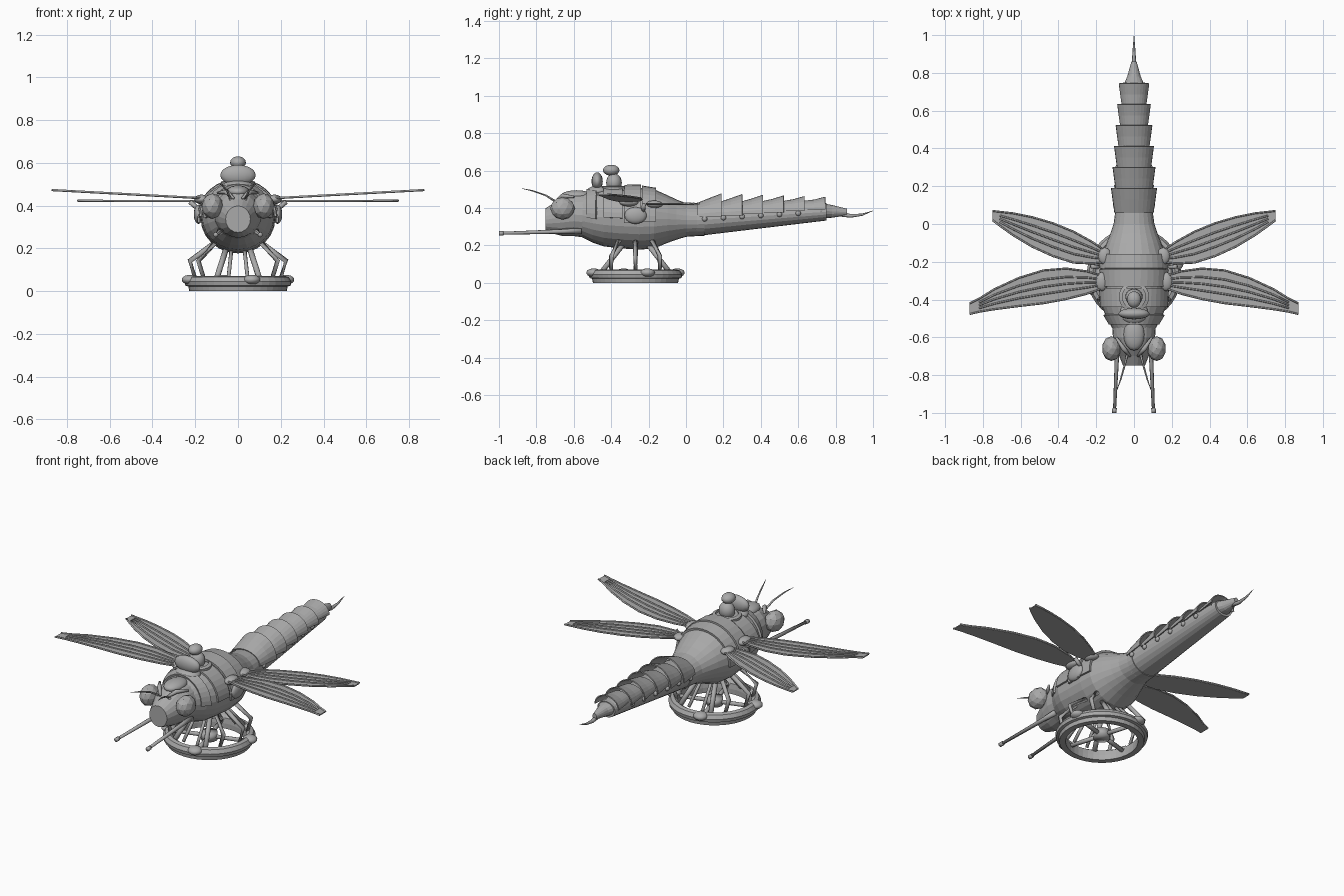
import bpy, bmesh
from math import sin, cos, pi, radians
from mathutils import Vector

if "Cube" in bpy.data.objects:
    bpy.data.objects.remove(bpy.data.objects["Cube"])

grey = bpy.data.materials.new("plain grey")
grey.use_nodes = True
COLOUR = (0.4, 0.4, 0.4, 1)
grey.diffuse_color = COLOUR
grey.node_tree.nodes["Principled BSDF"].inputs["Base Color"].default_value = COLOUR


def finish(name, bm, smooth=False):
    bmesh.ops.recalc_face_normals(bm, faces=bm.faces)
    mesh = bpy.data.meshes.new(name)
    bm.to_mesh(mesh)
    bm.free()
    mesh.materials.append(grey)
    for p in mesh.polygons:
        p.use_smooth = smooth
    ob = bpy.data.objects.new(name, mesh)
    bpy.context.collection.objects.link(ob)
    return ob


def loft(name, sections, sides=20, arc=360, thick=0):
    """Skin elliptical sections (y, z, rx, rz); arc under 360 gives a shell over the top."""
    bm = bmesh.new()
    full = arc == 360
    rings = []
    for y, z, rx, rz in sections:
        count = sides if full else sides + 1
        angles = [radians(90 - arc / 2 + arc * i / sides) for i in range(count)]
        rings.append([bm.verts.new((rx * cos(a), y, z + rz * sin(a))) for a in angles])
    for a, b in zip(rings, rings[1:]):
        for i in range(sides):
            j = (i + 1) % len(a)
            bm.faces.new((a[i], a[j], b[j], b[i]))
    if full:
        bm.faces.new(rings[0])
        bm.faces.new(rings[-1])
    ob = finish(name, bm)
    if thick:
        mod = ob.modifiers.new("thickness", "SOLIDIFY")
        mod.thickness = thick
        mod.offset = 0
    return ob


def blob(name, centre, radii, low=False):
    bm = bmesh.new()
    if low:
        bmesh.ops.create_icosphere(bm, subdivisions=2, radius=1)
    else:
        bmesh.ops.create_uvsphere(bm, u_segments=16, v_segments=10, radius=1)
    bmesh.ops.scale(bm, vec=radii, verts=bm.verts)
    bmesh.ops.translate(bm, vec=centre, verts=bm.verts)
    return finish(name, bm, not low)


def tube(name, points, radii, sides=8):
    """Sweep a round section with varying radius along points."""
    bm = bmesh.new()
    pts = [Vector(p) for p in points]
    rings = []
    for i, p in enumerate(pts):
        d = (pts[min(i + 1, len(pts) - 1)] - pts[max(i - 1, 0)]).normalized()
        side = d.cross(Vector((0, 0, 1)) if abs(d.z) < 0.9 else Vector((0, 1, 0))).normalized()
        up = side.cross(d)
        r = radii[i] if isinstance(radii, (list, tuple)) else radii
        rings.append([bm.verts.new(p + r * (cos(2 * pi * k / sides) * side + sin(2 * pi * k / sides) * up))
                      for k in range(sides)])
    for a, b in zip(rings, rings[1:]):
        for k in range(sides):
            bm.faces.new((a[k], a[(k + 1) % sides], b[(k + 1) % sides], b[k]))
    bm.faces.new(rings[0])
    bm.faces.new(rings[-1])
    return finish(name, bm, True)


def lathe(name, profile, centre, sides=40):
    """Revolve a closed (radius, z) profile about a vertical axis."""
    bm = bmesh.new()
    rings = [[bm.verts.new((centre[0] + r * cos(2 * pi * k / sides), centre[1] + r * sin(2 * pi * k / sides), z))
              for r, z in profile] for k in range(sides)]
    for k in range(sides):
        a, b = rings[k], rings[(k + 1) % sides]
        for i in range(len(profile)):
            j = (i + 1) % len(profile)
            bm.faces.new((a[i], a[j], b[j], b[i]))
    return finish(name, bm)


def wing(name, side, stations, z_root, z_tip):
    """Thin blade from (x, rear y, front y) stations, with raised veins."""
    x0, x1 = stations[0][0], stations[-1][0]

    def point(st, t, lift=0):
        x, a, b = st
        z = z_root + (z_tip - z_root) * (x - x0) / (x1 - x0)
        return (side * x, a + (b - a) * t, z + lift)
    bm = bmesh.new()
    rows = [[bm.verts.new(point(s, t / 4)) for t in range(5)] for s in stations]
    for a, b in zip(rows, rows[1:]):
        for t in range(4):
            bm.faces.new((a[t], a[t + 1], b[t + 1], b[t]))
    ob = finish(name, bm)
    ob.modifiers.new("thickness", "SOLIDIFY").thickness = 0.006
    for k, t in enumerate((0.0, 0.28, 0.5, 0.72, 1.0)):
        last = len(stations) if t in (0, 1) else -1
        tube(f"{name}_vein_{k + 1}", [point(s, t) for s in stations[:last]], 0.005, 6)


# Head, thorax and abdomen core
loft("head", [(-0.75, 0.337, 0.058, 0.062), (-0.70, 0.345, 0.078, 0.085), (-0.66, 0.355, 0.095, 0.105),
              (-0.60, 0.365, 0.112, 0.115), (-0.53, 0.36, 0.115, 0.12)])
loft("thorax", [(-0.56, 0.36, 0.11, 0.115), (-0.50, 0.355, 0.145, 0.14), (-0.44, 0.35, 0.168, 0.155),
                (-0.36, 0.345, 0.172, 0.16), (-0.25, 0.342, 0.175, 0.165), (-0.17, 0.342, 0.17, 0.158),
                (-0.10, 0.341, 0.145, 0.128), (-0.05, 0.338, 0.125, 0.107), (0.0, 0.336, 0.108, 0.09),
                (0.06, 0.335, 0.1, 0.085), (0.10, 0.336, 0.1, 0.085)], 24)
loft("abdomen", [(0.05 + 0.1 * i, 0.334 + 0.0065 * i, 0.1 - 0.006 * i, 0.085 - 0.0055 * i)
                 for i in range(8)])
loft("tail_cone", [(0.72, 0.385, 0.062, 0.042), (0.78, 0.382, 0.036, 0.034),
                   (0.86, 0.378, 0.014, 0.018)], 16)
tube("stinger", [(0, 0.82, 0.368), (0, 0.88, 0.358), (0, 0.94, 0.364), (0, 1.0, 0.385)],
     [0.013, 0.01, 0.006, 0.001])

# Armour bands over the thorax
loft("collar_band", [(-0.53, 0.36, 0.128, 0.135), (-0.48, 0.355, 0.158, 0.152)], 18, 190, 0.012)
loft("shoulder_band", [(-0.44, 0.35, 0.175, 0.16), (-0.34, 0.345, 0.18, 0.166)], 18, 180, 0.01)
loft("front_back_plate", [(-0.33, 0.342, 0.184, 0.176), (-0.24, 0.342, 0.187, 0.178)], 18, 194, 0.012)
loft("rear_back_plate", [(-0.235, 0.342, 0.182, 0.172), (-0.16, 0.342, 0.174, 0.16)], 18, 190, 0.012)

# Overlapping abdomen plates, each flared to the rear, with studs below
for i in range(6):
    end = 0.19 + 0.111 * i
    z = 0.352 + 0.008 * i
    width = 0.119 - 0.0082 * i
    loft(f"abdomen_plate_{i + 1}", [(end - 0.13, z, width - 0.018, 0.072 - 0.006 * i),
                                    (end - 0.06, z, width - 0.008, 0.1 - 0.01 * i),
                                    (end, z, width, 0.123 - 0.0115 * i)], 14, 180, 0.006)
    for s, label in ((1, "left"), (-1, "right")):
        blob(f"{label}_stud_{i + 1}", (s * (0.1 - 0.0065 * i), 0.1 + 0.1 * i, 0.342 + 0.006 * i),
             (0.012, 0.014, 0.014))

# Head crest, saddle and rider
blob("head_crest", (0, -0.585, 0.465), (0.055, 0.085, 0.03))
blob("saddle_shield", (0, -0.475, 0.543), (0.083, 0.03, 0.048))
blob("saddle_base", (0, -0.47, 0.49), (0.075, 0.06, 0.03))
lathe("cockpit_ring", [(0.062, 0.49), (0.08, 0.49), (0.08, 0.512), (0.062, 0.518)], (0, -0.385), 24)
blob("rider_body", (0, -0.385, 0.535), (0.046, 0.042, 0.05))
blob("rider_head", (0, -0.4, 0.602), (0.037, 0.044, 0.029))

# Parts on both sides
FRONT_WING = [(0.15, -0.28, -0.335), (0.25, -0.25, -0.37), (0.36, -0.235, -0.398), (0.48, -0.245, -0.42),
              (0.61, -0.285, -0.435), (0.74, -0.345, -0.452), (0.82, -0.395, -0.465), (0.87, -0.42, -0.477)]
REAR_WING = [(0.14, -0.15, -0.2), (0.22, -0.095, -0.21), (0.32, -0.04, -0.205), (0.43, 0.005, -0.17),
             (0.54, 0.037, -0.12), (0.64, 0.057, -0.06), (0.71, 0.065, -0.01), (0.75, 0.07, 0.02)]
for s, label in ((1, "left"), (-1, "right")):
    wing(f"{label}_front_wing", s, FRONT_WING, 0.435, 0.474)
    wing(f"{label}_rear_wing", s, REAR_WING, 0.422, 0.424)
    blob(f"{label}_wing_socket", (s * 0.17, -0.305, 0.43), (0.035, 0.05, 0.022))
    blob(f"{label}_rear_wing_socket", (s * 0.155, -0.17, 0.42), (0.035, 0.045, 0.02))
    tube(f"{label}_wing_strut", [(s * 0.18, -0.23, 0.38), (s * 0.225, -0.225, 0.418)], 0.011)
    blob(f"{label}_side_pod", (s * 0.185, -0.27, 0.36), (0.022, 0.06, 0.045))
    blob(f"{label}_eye", (s * 0.12, -0.66, 0.398), (0.05, 0.066, 0.06), True)
    tube(f"{label}_brow", [(s * 0.02, -0.7, 0.435), (s * 0.055, -0.66, 0.465), (s * 0.095, -0.6, 0.46)],
         [0.006, 0.013, 0.006])
    tube(f"{label}_antenna", [(s * 0.035, -0.69, 0.43), (s * 0.05, -0.75, 0.468), (s * 0.07, -0.82, 0.492),
                              (s * 0.09, -0.88, 0.505)], [0.007, 0.005, 0.004, 0.001], 6)
    # Long barrel under the head
    tube(f"{label}_barrel", [(s * 0.085, -0.56, 0.278), (s * 0.088, -0.65, 0.275), (s * 0.103, -0.985, 0.265)],
         [0.016, 0.012, 0.008])
    tube(f"{label}_muzzle", [(s * 0.103, -0.975, 0.265), (s * 0.104, -1.0, 0.264)], 0.012)
    # Jointed legs reaching the landing ring
    for k, (y_hip, y_foot) in enumerate(((-0.36, -0.4), (-0.27, -0.27), (-0.18, -0.14))):
        reach = 0.215 if k == 1 else 0.175
        tube(f"{label}_leg_{k + 1}", [(s * 0.11, y_hip, 0.225), (s * (reach + 0.01), y_foot, 0.142),
                                      (s * (reach - 0.015), y_foot, 0.06)], [0.013, 0.012, 0.01])
    for k, (y_top, y_low) in enumerate(((-0.34, -0.45), (-0.2, -0.09))):
        tube(f"{label}_strut_{k + 1}", [(s * 0.055, y_top, 0.2), (s * 0.1, y_low, 0.06)], 0.014)
        tube(f"{label}_brace_{k + 1}", [(s * 0.03, y_top, 0.2), (s * 0.045, y_low, 0.06)], 0.009)

# Landing ring with spokes, hub and pads
BASE = (0, -0.27)
lathe("landing_ring", [(0.195, 0.0), (0.228, 0.0), (0.232, 0.022), (0.246, 0.026), (0.25, 0.045),
                       (0.238, 0.066), (0.218, 0.072), (0.2, 0.06), (0.195, 0.03)], BASE)
for k in range(4):
    a = radians(16 + 90 * k)
    out = Vector((cos(a), sin(a), 0))
    centre = Vector((BASE[0], BASE[1], 0.04))
    tube(f"ring_spoke_{k + 1}", [centre, centre + out * 0.21], 0.012)
    pad = centre + out * 0.232 + Vector((0, 0, 0.014))
    blob(f"ring_pad_{k + 1}", pad, (0.04, 0.04, 0.023))
tube("ring_hub", [(0, -0.27, 0.02), (0, -0.27, 0.065)], 0.045, 16)
